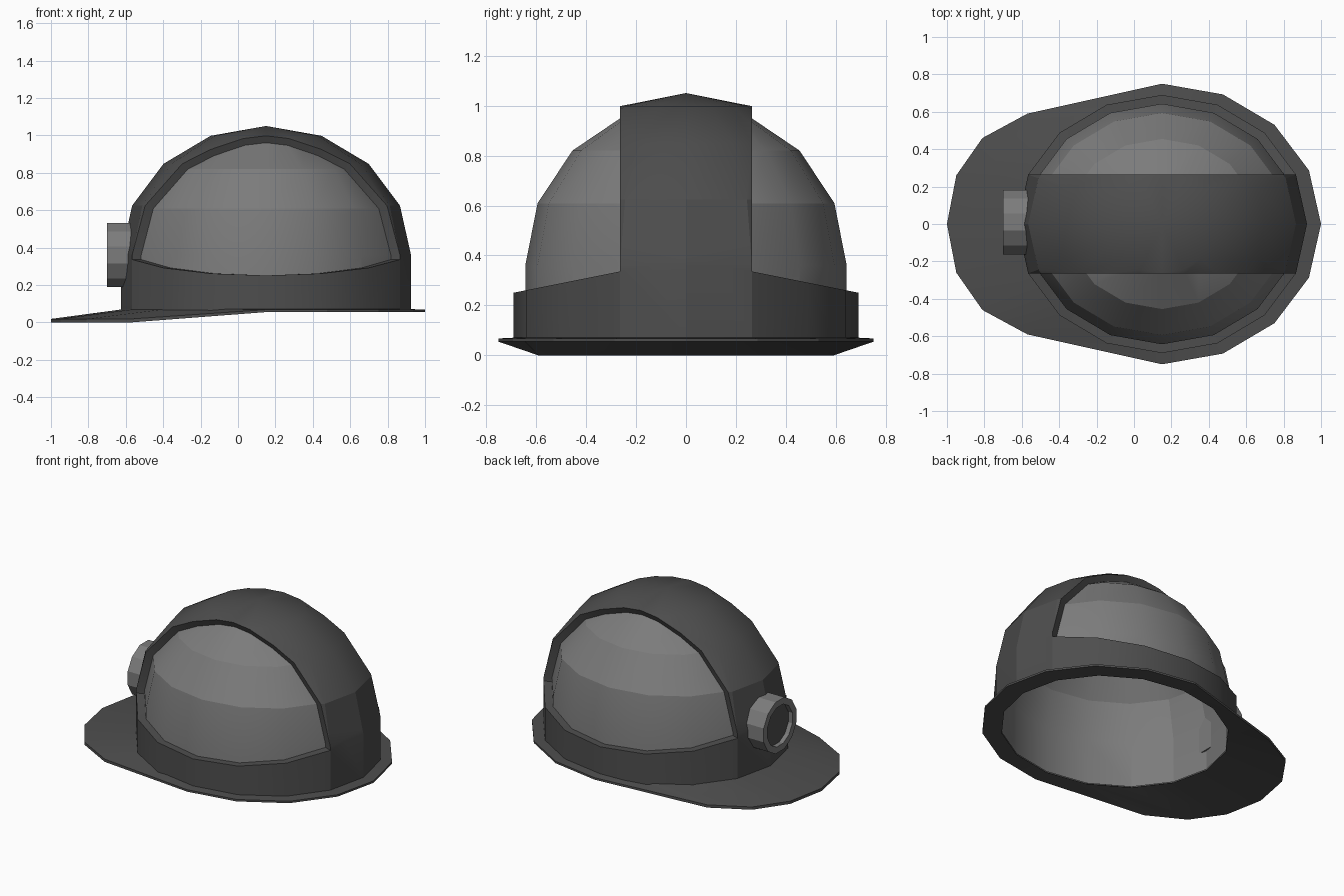
import bpy, bmesh
from math import sin, cos, pi, radians
from mathutils import Vector, Matrix

if "Cube" in bpy.data.objects:
    bpy.data.objects.remove(bpy.data.objects["Cube"])

CX = 0.15      # centre of the dome along x
SEG = 16
WAIST = 0.36   # height where the dome starts
SHRINK = 0.932  # inner liner size relative to the outer shell


def material(name, v):
    m = bpy.data.materials.new(name)
    m.use_nodes = True
    m.diffuse_color = (v, v, v, 1)
    m.node_tree.nodes["Principled BSDF"].inputs["Base Color"].default_value = (v, v, v, 1)
    return m


dark = material("dark grey", 0.075)
light = material("light grey", 0.2)


def finish(bm, name, mats, angle):
    bmesh.ops.recalc_face_normals(bm, faces=bm.faces[:])
    me = bpy.data.meshes.new(name)
    bm.to_mesh(me)
    bm.free()
    for m in mats:
        me.materials.append(m)
    for p in me.polygons:
        p.use_smooth = True
    me.set_sharp_from_angle(angle=radians(angle))
    ob = bpy.data.objects.new(name, me)
    bpy.context.collection.objects.link(ob)
    return ob


def bridge(bm, a, b):
    n = len(a)
    return [bm.faces.new((a[i], a[(i + 1) % n], b[(i + 1) % n], b[i])) for i in range(n)]


def ellipse(bm, rx, ry, z):
    return [bm.verts.new((CX + rx * cos(2 * pi * i / SEG), ry * sin(2 * pi * i / SEG), z))
            for i in range(SEG)]


def dome(rx, ry, height, base):
    """Straight wall with a faceted half ellipsoid on top."""
    bm = bmesh.new()
    rings = [ellipse(bm, rx, ry, base)]
    for k in range(4):
        t = k * pi / 8
        rings.append(ellipse(bm, rx * cos(t), ry * cos(t), WAIST + height * sin(t)))
    for a, b in zip(rings, rings[1:]):
        bridge(bm, a, b)
    top = bm.verts.new((CX, 0, WAIST + height))
    for i in range(SEG):
        bm.faces.new((rings[-1][i], rings[-1][(i + 1) % SEG], top))
    return bm


# Inner liner, seen through the side openings and from below
RX, RY, H = 0.775, 0.69, 0.69
finish(dome(RX * SHRINK, RY * SHRINK, H * 0.942, 0.06), "inner_liner", [light], 22)

# Outer shell: band and centre strip, with an opening cut on each side
bm = dome(RX, RY, H, 0.06)
EDGE = RY * sin(pi / 8)
SILL = 0.336
for s in (1, -1):
    for normal in ((0, 1, 0), (0, 0.2 * s, 1)):
        bmesh.ops.bisect_plane(bm, geom=bm.verts[:] + bm.edges[:] + bm.faces[:], dist=0.0005,
                               plane_co=(0, s * EDGE, SILL), plane_no=normal)


def in_opening(f):
    c = f.calc_center_median()
    return abs(c.y) > EDGE and c.z > SILL - 0.2 * (abs(c.y) - EDGE)


bmesh.ops.delete(bm, geom=[f for f in bm.faces if in_opening(f)], context='FACES')
rim = [e for e in bm.edges if e.is_boundary and min(v.co.z for v in e.verts) > 0.1]
walls = bmesh.ops.extrude_edge_only(bm, edges=rim)
for v in walls["geom"]:
    if isinstance(v, bmesh.types.BMVert):
        v.co.x = CX + (v.co.x - CX) * SHRINK
        v.co.y *= SHRINK
        v.co.z = min(v.co.z, WAIST + (v.co.z - WAIST) * 0.942)
finish(bm, "outer_shell", [dark], 23)

# Brim, drawn out into a drooping visor at one end
bm = bmesh.new()
visor = [(-0.57, 0.59), (-0.81, 0.46), (-0.95, 0.26), (-1.0, 0)]
outline = [(CX + 0.85 * cos(i * pi / 8), 0.75 * sin(i * pi / 8)) for i in range(5)] + visor
outline += [(x, -y) for x, y in outline[-2:0:-1]]
top_in = ellipse(bm, RX * 0.97, RY * 0.97, 0.072)
low_in = ellipse(bm, RX * SHRINK, RY * SHRINK, 0.055)
top_out, low_out = [], []
for x, y in outline:
    drop = 0.055 if x < 0 else 0
    top_out.append(bm.verts.new((x, y, 0.068 - drop * 0.9)))
    low_out.append(bm.verts.new((x, y, 0.055 - drop)))
for a, b in ((top_in, top_out), (top_out, low_out), (low_out, low_in), (low_in, top_in)):
    bridge(bm, a, b)
finish(bm, "brim", [dark], 20)

# Round lamp on the visor end, with a recessed dark lens
bm = bmesh.new()


def lamp_ring(x, r):
    return [bm.verts.new((x, 0.01 + r * sin((i + 0.5) * pi / 6), 0.36 + r * cos((i + 0.5) * pi / 6)))
            for i in range(12)]


loops = [lamp_ring(x, r) for x, r in ((-0.56, 0.178), (-0.70, 0.178), (-0.70, 0.135), (-0.67, 0.135))]
for a, b in zip(loops, loops[1:]):
    bridge(bm, a, b)
bm.faces.new(loops[0])
bm.faces.new(loops[-1]).material_index = 1
finish(bm, "lamp", [light, dark], 25)
